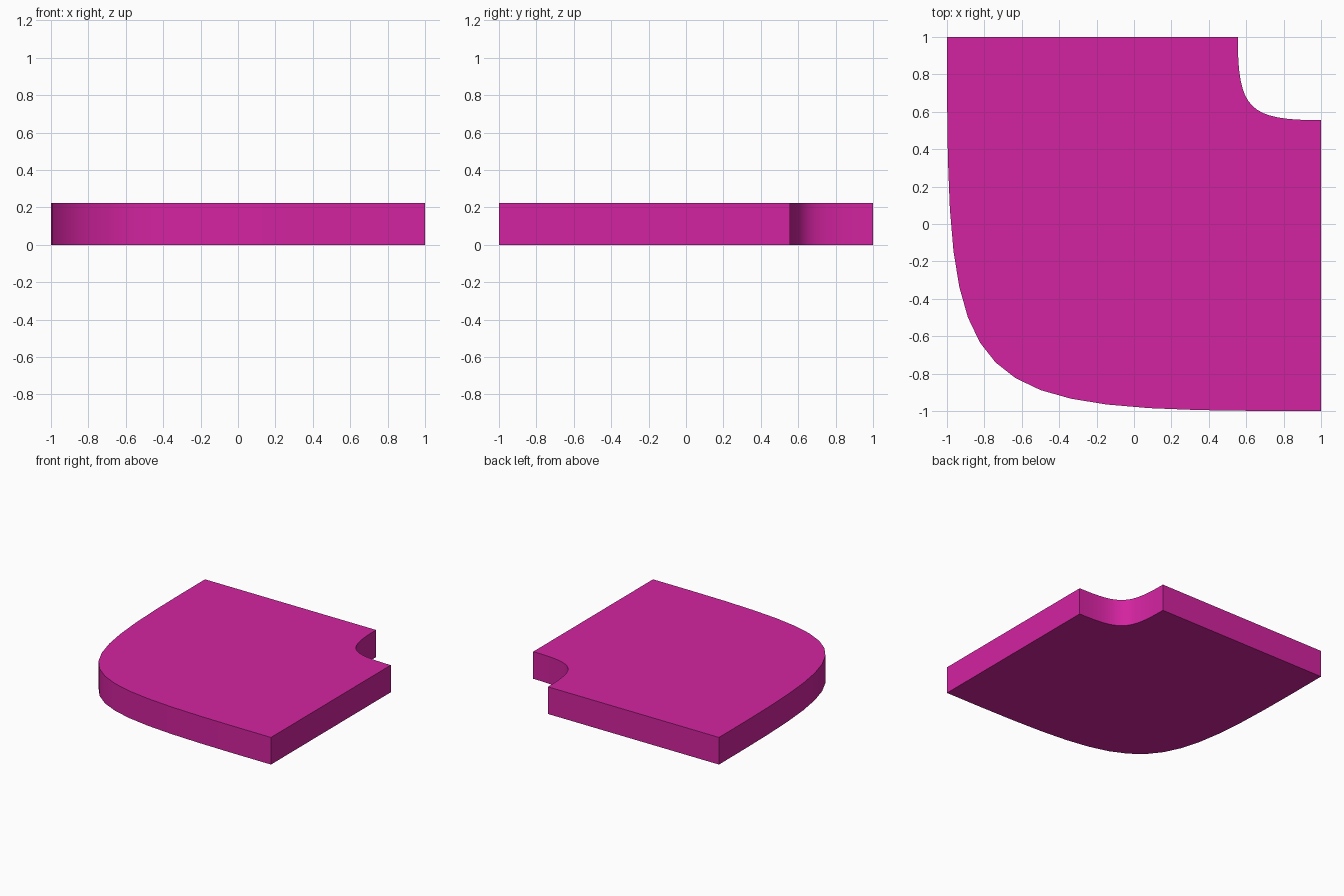
import bpy
import bmesh
import math
from mathutils import Vector

if "Cube" in bpy.data.objects:
    bpy.data.objects.remove(bpy.data.objects["Cube"])

HEIGHT = 0.223
NOTCH = 0.555
STEPS = 16


def corner_curve(start, corner, end, pull):
    """Cubic curve from start to end, drawn towards the corner by pull."""
    a, c, d = Vector(start), Vector(corner), Vector(end)
    h1, h2 = a.lerp(c, pull), d.lerp(c, pull)
    points = []
    for i in range(STEPS + 1):
        t = i / STEPS
        s = 1 - t
        points.append(a * s**3 + h1 * 3 * s * s * t + h2 * 3 * s * t * t + d * t**3)
    return points


# Slab outline: large rounded corner, then the small concave notch
outline = corner_curve((-1, 1), (-1, -1), (1, -1), 0.987)
outline += corner_curve((1, NOTCH), (NOTCH, NOTCH), (NOTCH, 1), 0.87)

# Fill the outline and extrude it upwards
bm = bmesh.new()
base = bm.faces.new([bm.verts.new((p.x, p.y, 0)) for p in outline])
result = bmesh.ops.extrude_face_region(bm, geom=[base], use_keep_orig=True)
top = [g for g in result["geom"] if isinstance(g, bmesh.types.BMVert)]
bmesh.ops.translate(bm, verts=top, vec=(0, 0, HEIGHT))
bmesh.ops.recalc_face_normals(bm, faces=bm.faces)
mesh = bpy.data.meshes.new("curved_slab")
bm.to_mesh(mesh)
bm.free()
slab = bpy.data.objects.new("curved_slab", mesh)
bpy.context.collection.objects.link(slab)

# Magenta colour
mat = bpy.data.materials.new("magenta")
mat.diffuse_color = (0.65, 0.017, 0.35, 1)
mat.use_nodes = True
mat.node_tree.nodes["Principled BSDF"].inputs["Base Color"].default_value = mat.diffuse_color
mesh.materials.append(mat)

# Smooth curved walls, crisp rims
bpy.context.view_layer.objects.active = slab
slab.select_set(True)
bpy.ops.object.shade_smooth_by_angle(angle=math.radians(30))
